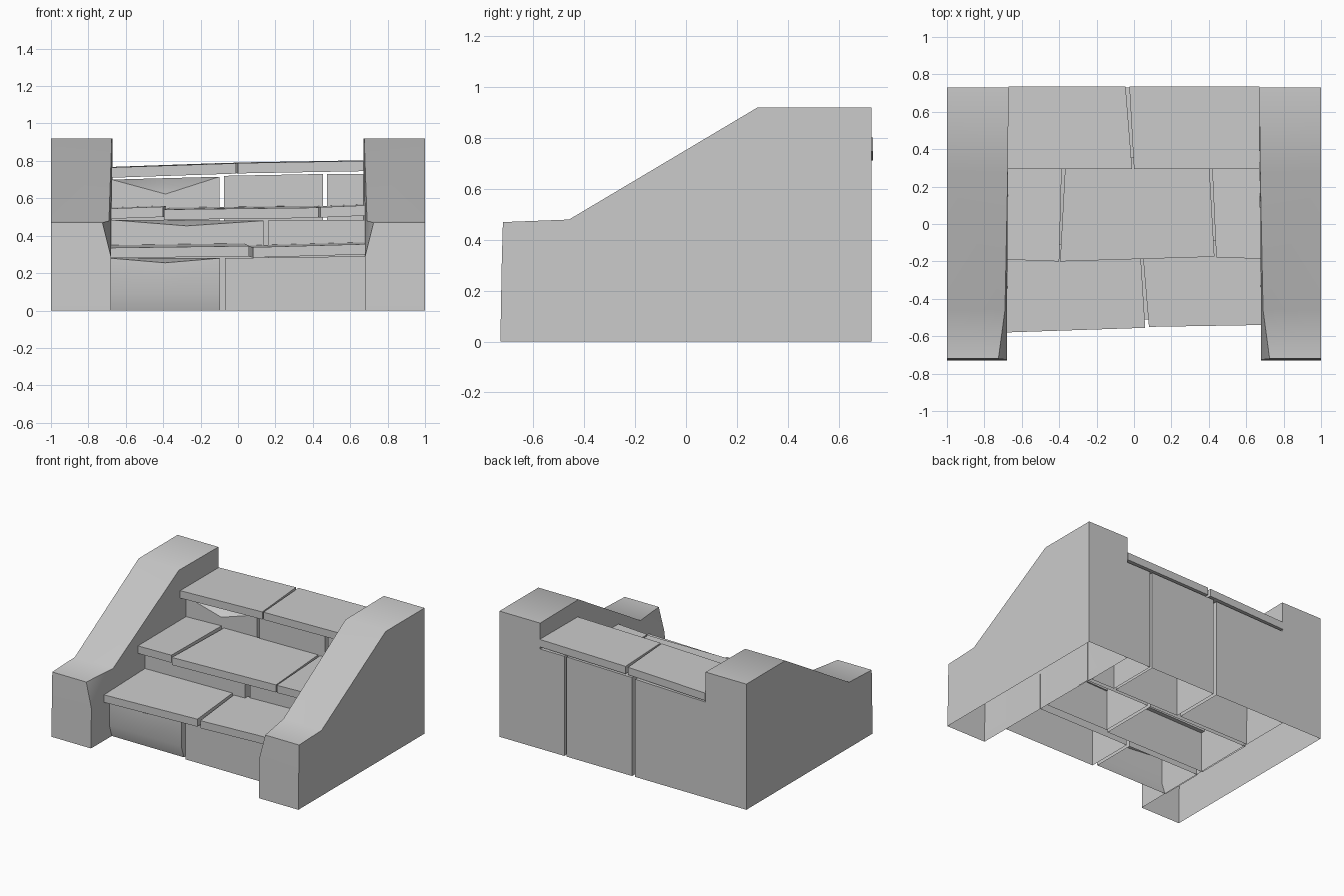
import bpy, bmesh, math

cube = bpy.data.objects.get("Cube")
if cube:
    bpy.data.objects.remove(cube, do_unlink=True)

stone = bpy.data.materials.new("grey_stone")
stone.use_nodes = True
grey = (0.6, 0.6, 0.6, 1)
stone.diffuse_color = grey
bsdf = next(n for n in stone.node_tree.nodes if n.type == "BSDF_PRINCIPLED")
bsdf.inputs["Base Color"].default_value = grey
bsdf.inputs["Roughness"].default_value = 0.9


def make(name, points, faces):
    """Build one stone from its corners, with outward normals."""
    bm = bmesh.new()
    verts = [bm.verts.new(p) for p in points]
    for f in faces:
        bm.faces.new([verts[i] for i in f])
    bmesh.ops.recalc_face_normals(bm, faces=bm.faces)
    mesh = bpy.data.meshes.new(name)
    bm.to_mesh(mesh)
    bm.free()
    mesh.materials.append(stone)
    obj = bpy.data.objects.new(name, mesh)
    bpy.context.collection.objects.link(obj)
    bpy.ops.object.select_all(action="DESELECT")
    obj.select_set(True)
    bpy.context.view_layer.objects.active = obj
    bpy.ops.object.shade_smooth_by_angle(angle=math.radians(35))
    return obj


def side_wall(name, side):
    """Sloping parapet, open underneath: y, z and inner x along the outline."""
    outline = [(-0.73, 0, 0.68), (-0.725, 0.29, 0.68), (-0.72, 0.47, 0.725),
               (-0.46, 0.48, 0.69), (0.28, 0.92, 0.675), (0.73, 0.92, 0.67), (0.73, 0, 0.67)]
    n = len(outline)
    points = [(side * x, y, z) for y, z, x in outline]
    points += [(side, y, z) for y, z, x in outline]
    faces = [(i, i + 1, n + i + 1, n + i) for i in range(n - 1)]
    # the inner face is split so the chipped front corner stays crisp
    faces += [(1, 2, 3), (0, 1, 3, 4, 5, 6), tuple(range(n, 2 * n))]
    make(name, points, faces)


def tread(name, front, back, z_left, z_right, rise=0.015, thick=0.055):
    """Flat slab; front and back are (x left, y left, x right, y right)."""
    points = []
    for drop in (thick, 0):
        for (xl, yl, xr, yr), lift in ((front, 0), (back, rise)):
            points += [(xl, yl, z_left + lift - drop), (xr, yr, z_right + lift - drop)]
    make(name, points, [(0, 1, 3, 2), (4, 5, 7, 6), (0, 1, 5, 4),
                        (2, 3, 7, 6), (0, 2, 6, 4), (1, 3, 7, 5)])


def riser(name, x0, x1, y0, y1, top_left, top_right, chip=0.0, tuck=0.0):
    """Hollow block open underneath, with a chipped front top edge."""
    xm = (x0 + x1) / 2
    zm = (top_left + top_right) / 2
    xs = (x0, xm, x1)
    points = [(x, y0 + tuck, 0) for x in xs]
    points += [(x, y0, 0.09) for x in xs]
    points += [(x0, y0, top_left), (xm, y0, zm - chip), (x1, y0, top_right),
               (xm, y0 + 0.16, zm),
               (x0, y1, top_left), (x1, y1, top_right), (x0, y1, 0), (x1, y1, 0)]
    faces = [(r + c, r + c + 1, r + c + 4, r + c + 3) for r in (0, 3) for c in (0, 1)]
    faces += [(6, 7, 9), (7, 8, 9), (6, 9, 8, 11, 10),
              (10, 11, 13, 12), (0, 3, 6, 10, 12), (2, 5, 8, 11, 13)]
    make(name, points, faces)


# Parapets on both sides
side_wall("left_side_wall", 1)
side_wall("right_side_wall", -1)

# Lower step
riser("lower_riser_right", -0.685, -0.095, -0.52, -0.16, 0.28, 0.28, 0.025, 0.03)
riser("lower_riser_left", -0.07, 0.68, -0.51, -0.16, 0.28, 0.29)
tread("lower_tread_right", (-0.69, -0.58, 0.06, -0.555), (-0.69, -0.08, 0.03, -0.08), 0.335, 0.345)
tread("lower_tread_left", (0.08, -0.55, 0.68, -0.54), (0.04, -0.08, 0.68, -0.08), 0.338, 0.355, 0.01)

# Middle step
riser("middle_riser_right", -0.685, 0.135, -0.11, 0.33, 0.485, 0.48, 0.03)
riser("middle_riser_left", 0.16, 0.68, -0.09, 0.33, 0.48, 0.485)
tread("middle_tread_right", (-0.69, -0.19, -0.4, -0.2), (-0.68, 0.36, -0.385, 0.36), 0.545, 0.555, 0.005)
tread("middle_tread_centre", (-0.395, -0.2, 0.43, -0.175), (-0.365, 0.36, 0.4, 0.36), 0.54, 0.55, 0.01)
tread("middle_tread_left", (0.44, -0.18, 0.68, -0.185), (0.415, 0.36, 0.67, 0.36), 0.552, 0.562, 0.005)

# Upper step
riser("upper_riser_right", -0.675, -0.1, 0.36, 0.73, 0.70, 0.715, 0.085)
riser("upper_riser_centre", -0.075, 0.455, 0.355, 0.73, 0.72, 0.73)
riser("upper_riser_left", 0.475, 0.67, 0.36, 0.73, 0.73, 0.73)
tread("upper_tread_right", (-0.675, 0.295, -0.01, 0.295), (-0.67, 0.735, -0.045, 0.735), 0.765, 0.787, 0.003)
tread("upper_tread_left", (0.0, 0.295, 0.67, 0.295), (-0.025, 0.735, 0.67, 0.735), 0.788, 0.8, 0.003)
